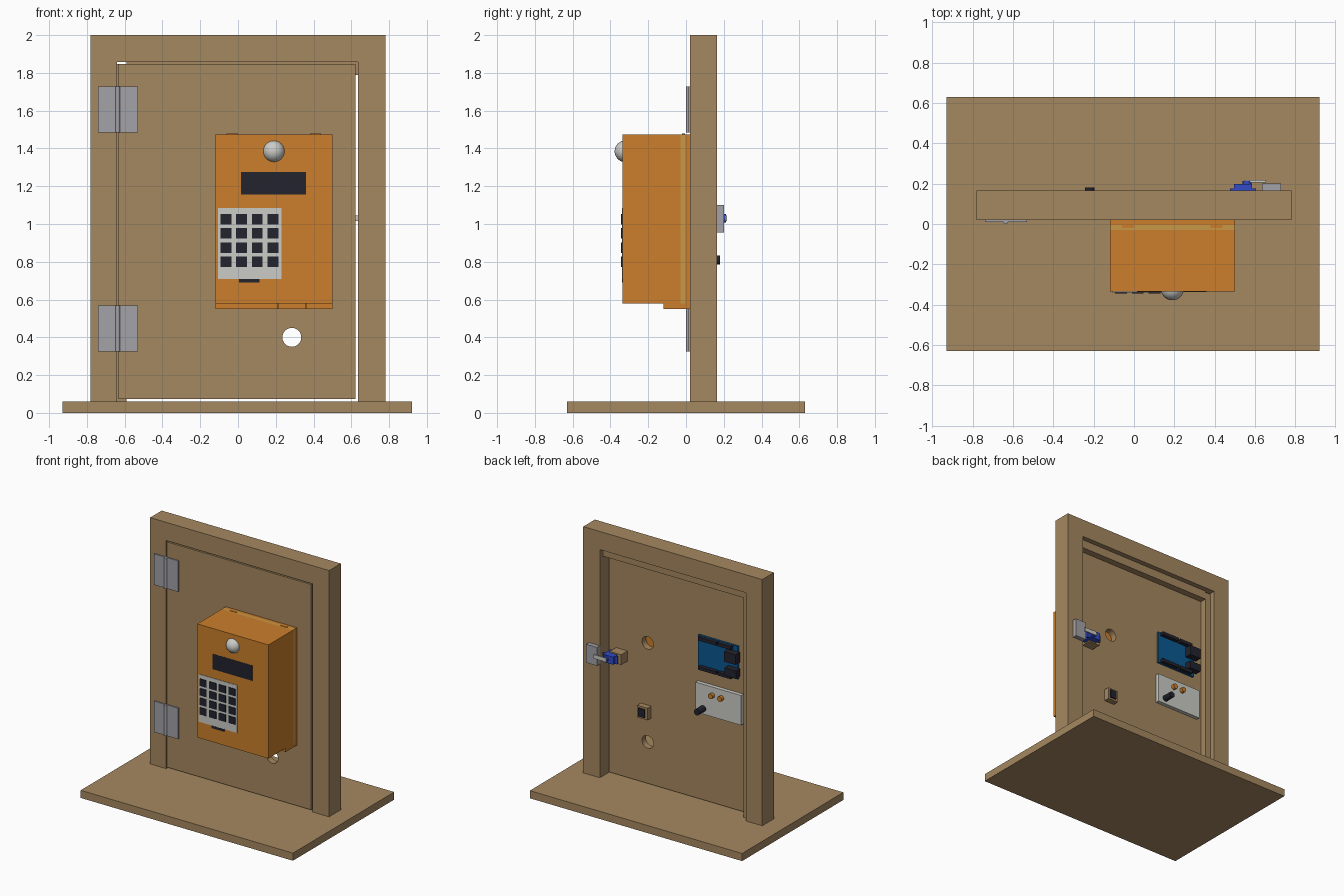
import bpy, math
from mathutils import Matrix, Vector

if "Cube" in bpy.data.objects:
    bpy.data.objects.remove(bpy.data.objects["Cube"], do_unlink=True)


def material(name, rgb):
    lin = [((c / 255 + 0.055) / 1.055) ** 2.4 for c in rgb] + [1]
    m = bpy.data.materials.new(name)
    m.use_nodes = True
    m.diffuse_color = lin
    m.node_tree.nodes["Principled BSDF"].inputs["Base Color"].default_value = lin
    return m


wood = material("wood", (165, 136, 96))
orange = material("orange", (204, 127, 44))
tan = material("tan", (200, 152, 70))
dark = material("dark", (35, 35, 47))
pale = material("pale grey", (203, 203, 198))
steel = material("steel", (163, 163, 168))
board_blue = material("board blue", (10, 88, 145))
servo_blue = material("servo blue", (50, 75, 200))


def finish(name, mat):
    o = bpy.context.object
    o.name = name
    o.data.materials.append(mat)
    return o


def box(name, mat, x, y, z):
    """Box from its (low, high) range on each axis."""
    bpy.ops.mesh.primitive_cube_add(size=1)
    lo, hi = Vector((x[0], y[0], z[0])), Vector((x[1], y[1], z[1]))
    bpy.context.object.data.transform(
        Matrix.Translation((lo + hi) / 2) @ Matrix.Diagonal((*(hi - lo), 1)))
    return finish(name, mat)


def rod(name, mat, r, depth, loc, axis="Y", sides=32):
    rot = (math.pi / 2, 0, 0) if axis == "Y" else (0, 0, 0)
    bpy.ops.mesh.primitive_cylinder_add(vertices=sides, radius=r, depth=depth,
                                        location=loc, rotation=rot)
    bpy.ops.object.shade_smooth_by_angle()
    return finish(name, mat)


def cut(target, cutter):
    mod = target.modifiers.new("cut", "BOOLEAN")
    mod.object = cutter
    mod.solver = "EXACT"
    bpy.context.view_layer.objects.active = target
    bpy.ops.object.modifier_apply(modifier=mod.name)
    bpy.data.objects.remove(cutter, do_unlink=True)


# Base and frame
FRONT, BACK, DOOR_BACK = 0.02, 0.165, 0.07
box("base", wood, (-0.93, 0.92), (-0.63, 0.63), (0, 0.06))
frame = box("door_frame", wood, (-0.78, 0.78), (FRONT, BACK), (0.06, 2))
cut(frame, box("opening", wood, (-0.64, 0.635), (-0.1, 0.3), (0, 1.857)))

# Door stops behind the hinge edge and the top edge
box("side_stop", wood, (-0.64, -0.59), (DOOR_BACK + 0.002, 0.125), (0.06, 1.848))
box("top_stop", wood, (-0.59, 0.635), (DOOR_BACK + 0.002, 0.125), (1.79, 1.857))

# Door with two through holes
door = box("door", wood, (-0.633, 0.623), (FRONT, DOOR_BACK), (0.073, 1.848))
for z in (0.4, 1.18):
    cut(door, rod("hole", wood, 0.05, 0.4, (0.285, 0.05, z)))

# Hinges
for z in (0.447, 1.607):
    for side, x in (("frame", (-0.74, -0.645)), ("door", (-0.628, -0.53))):
        box("hinge_leaf_" + side, steel, x, (0.011, FRONT), (z - 0.122, z + 0.122))
    rod("hinge_pin", steel, 0.012, 0.244, (-0.637, 0.012, z), "Z", 16)

# Control box: body, rim, mounting plate and lower bracket
L, R, FACE = -0.12, 0.5, -0.335
box("control_box", orange, (L, R), (FACE, -0.03), (0.58, 1.475))
box("box_rim", tan, (L, R), (-0.03, -0.004), (0.58, 1.475))
box("mounting_plate", orange, (L, R), (-0.004, FRONT), (0.55, 1.475))
for x in ((L, 0.21), (0.212, 0.358), (0.36, R)):
    box("lower_bracket", orange, x, (-0.12, -0.004), (0.55, 0.58))
for x in (-0.03, 0.41):
    box("top_clip", orange, (x - 0.03, x + 0.03), (-0.02, -0.004), (1.47, 1.478))

# Display and dome sensor
box("display", dark, (0.015, 0.36), (FACE - 0.002, FACE + 0.01), (1.155, 1.275))
bpy.ops.mesh.primitive_uv_sphere_add(segments=32, ring_count=16, radius=0.058,
                                     location=(0.19, -0.32, 1.385))
bpy.ops.object.shade_smooth()
finish("dome_sensor", pale)

# Keypad with a grid of keys
box("keypad", pale, (-0.107, 0.23), (FACE - 0.004, FACE), (0.71, 1.085))
for row in range(4):
    for col in range(4):
        x, z = -0.064 + col * 0.083, 1.025 - row * 0.075
        box("key", dark, (x - 0.029, x + 0.029), (FACE - 0.009, FACE - 0.004),
            (z - 0.028, z + 0.028))
box("keypad_connector", dark, (0.005, 0.115), (FACE - 0.005, FACE), (0.69, 0.71))

# Latch: strike block on the frame, servo and arm on the door
box("strike_block", steel, (0.635, 0.73), (BACK, 0.2), (0.955, 1.1))
box("servo_mount", wood, (0.46, 0.56), (DOOR_BACK, 0.15), (0.99, 1.07))
box("servo_body", servo_blue, (0.495, 0.585), (0.1, 0.198), (1.0, 1.06))
box("servo_flange", servo_blue, (0.475, 0.605), (0.165, 0.177), (1.0, 1.06))
rod("servo_hub", servo_blue, 0.022, 0.02, (0.56, 0.203, 1.03))
box("servo_arm", pale, (0.545, 0.655), (0.207, 0.217), (1.015, 1.045))

# Exit button
box("button_block", wood, (0.255, 0.345), (DOOR_BACK, 0.115), (0.595, 0.69))
box("button", dark, (0.275, 0.33), (0.115, 0.125), (0.61, 0.675))

# Controller board with pin headers and sockets
box("controller_board", board_blue, (-0.51, -0.165), (DOOR_BACK, 0.085), (1.11, 1.37))
for z in (1.125, 1.355):
    for x in ((-0.34, -0.185), (-0.47, -0.355)):
        box("pin_header", dark, x, (0.085, 0.115), (z - 0.013, z + 0.013))
box("large_socket", dark, (-0.53, -0.43), (0.085, 0.14), (1.25, 1.33))
box("small_socket", dark, (-0.53, -0.43), (0.085, 0.135), (1.14, 1.2))

# Circuit panel with knob and two lamps
box("circuit_panel", pale, (-0.55, -0.153), (DOOR_BACK, 0.1), (0.765, 1.0))
rod("knob", dark, 0.024, 0.08, (-0.22, 0.14, 0.81))
for x in (-0.3, -0.38):
    rod("lamp", orange, 0.02, 0.03, (x, 0.112, 0.935))
